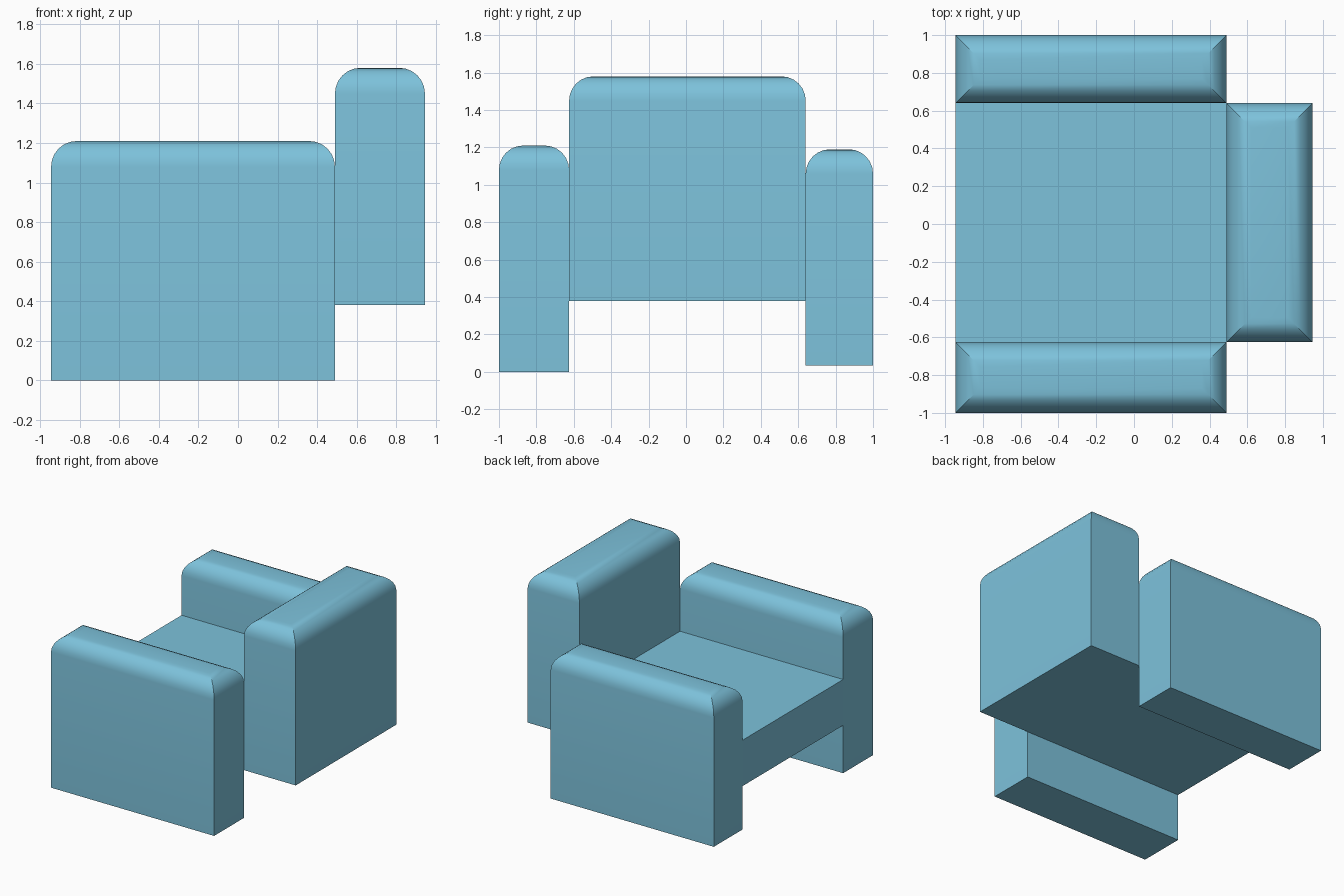
import bpy, bmesh, math

if "Cube" in bpy.data.objects:
    bpy.data.objects.remove(bpy.data.objects["Cube"])

blue = bpy.data.materials.new("soft_blue")
blue.diffuse_color = (0.205, 0.54, 0.71, 1)
blue.use_nodes = True
blue.node_tree.nodes["Principled BSDF"].inputs["Base Color"].default_value = blue.diffuse_color


def cushion(name, x, y, z, radius=0.0, steps=6):
    """Box between the given ranges, with its four top edges rounded and mitred."""
    (x0, x1), (y0, y1), (z0, z1) = x, y, z
    levels = [(0.0, z0)]
    if radius:
        for i in range(steps + 1):
            a = math.pi / 2 * i / steps
            levels.append((radius * (1 - math.cos(a)), z1 - radius * (1 - math.sin(a))))
    else:
        levels.append((0.0, z1))
    bm = bmesh.new()
    rings = [[bm.verts.new(p) for p in ((x0 + d, y0 + d, h), (x1 - d, y0 + d, h),
                                        (x1 - d, y1 - d, h), (x0 + d, y1 - d, h))]
             for d, h in levels]
    for low, high in zip(rings, rings[1:]):
        for i in range(4):
            j = (i + 1) % 4
            bm.faces.new((low[i], low[j], high[j], high[i]))
    bm.faces.new(rings[0][::-1])
    bm.faces.new(rings[-1])
    mesh = bpy.data.meshes.new(name)
    bm.to_mesh(mesh)
    bm.free()
    mesh.materials.append(blue)
    obj = bpy.data.objects.new(name, mesh)
    bpy.context.collection.objects.link(obj)
    # Smooth the rounded top, keep corners sharp
    bpy.ops.object.select_all(action='DESELECT')
    obj.select_set(True)
    bpy.context.view_layer.objects.active = obj
    bpy.ops.object.shade_smooth_by_angle(angle=math.radians(30))
    return obj


# Seat slab between the arms
cushion("seat", (-0.945, 0.49), (-0.625, 0.64), (0.38, 0.745))
# Arms: the far one is slightly narrower and shorter
cushion("front_arm", (-0.945, 0.49), (-1.0, -0.625), (0.0, 1.21), 0.13)
cushion("rear_arm", (-0.945, 0.49), (0.64, 1.0), (0.035, 1.19), 0.13)
# Backrest
cushion("backrest", (0.49, 0.945), (-0.625, 0.64), (0.38, 1.58), 0.13)
